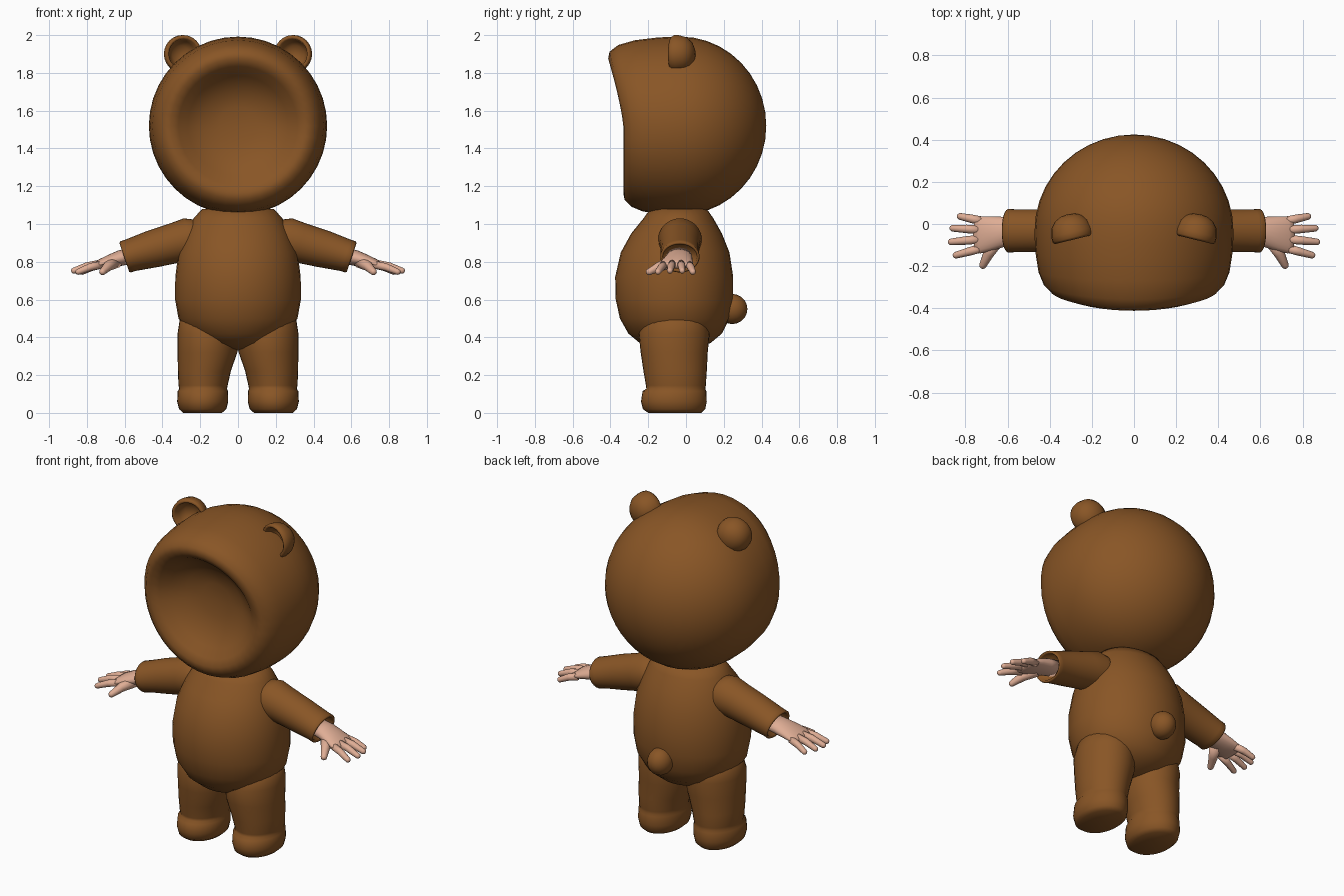
import bpy, bmesh, math
from mathutils import Vector as V


def material(name, col):
    m = bpy.data.materials.new(name)
    m.diffuse_color = (*col, 1)
    return m


BROWN = material("brown fur", (0.25, 0.092, 0.019))
SKIN = material("skin", (0.74, 0.42, 0.30))
X, Y, Z = V((1, 0, 0)), V((0, 1, 0)), V((0, 0, 1))


def ring(c, u, v, n=32):
    """Ellipse of points around c, spanned by half-axes u and v."""
    return [V(c) + u * math.cos(2 * math.pi * i / n) + v * math.sin(2 * math.pi * i / n)
            for i in range(n)]


def loft(name, start, rings, end, mat, side=1):
    """Skin rings together, closing both ends on a pole point."""
    bm = bmesh.new()
    flip = lambda p: bm.verts.new((p[0] * side, p[1], p[2]))
    a, b = flip(start), flip(end)
    loops = [[flip(p) for p in r] for r in rings]
    n = len(loops[0])
    for i in range(n):
        j = (i + 1) % n
        bm.faces.new((a, loops[0][j], loops[0][i]))
        bm.faces.new((b, loops[-1][i], loops[-1][j]))
        for p, q in zip(loops, loops[1:]):
            bm.faces.new((p[i], p[j], q[j], q[i]))
    bmesh.ops.recalc_face_normals(bm, faces=bm.faces[:])
    me = bpy.data.meshes.new(name)
    bm.to_mesh(me)
    bm.free()
    me.materials.append(mat)
    me.polygons.foreach_set("use_smooth", [True] * len(me.polygons))
    ob = bpy.data.objects.new(name, me)
    bpy.context.collection.objects.link(ob)
    return ob


def tube(name, points, radii, mat, side):
    """Round-tipped finger along a path."""
    rings = []
    for i, p in enumerate(points):
        d = (V(points[min(i + 1, len(points) - 1)]) - V(points[max(i - 1, 0)])).normalized()
        u = d.cross(Z).normalized()
        rings.append(ring(p, u * radii[i], u.cross(d) * radii[i], 12))
    tip = V(points[-1])
    d = (tip - V(points[-2])).normalized()
    u = d.cross(Z).normalized()
    r = radii[-1]
    for a in (0.5, 1.0):
        s = r * math.cos(a)
        rings.append(ring(tip + d * r * math.sin(a), u * s, u.cross(d) * s, 12))
    loft(name, points[0], rings, tip + d * r, mat, side)


# Hood: round back, then rim and hollow face; (y, radius, forward tilt of the top)
hood = [(-0.03 + 0.455 * math.cos(a), 0.472 * math.sin(a), 0)
        for a in [math.radians(9 * k) for k in range(1, 11)]]
hood += [(-0.09, 0.471, 0.05), (-0.15, 0.466, 0.15), (-0.23, 0.453, 0.5), (-0.29, 0.428, 0.85),
         (-0.325, 0.392, 1), (-0.332, 0.355, 1), (-0.31, 0.315, 0.9), (-0.27, 0.265, 0.5),
         (-0.23, 0.19, 0.1), (-0.21, 0.1, 0)]
hood_rings = []
for y, r, tilt in hood:
    pts = ring((0, y, 1.52), X * r, Z * r, 40)
    for p in pts:
        p.y -= 0.08 * tilt * max(0, (p.z - 1.52) / r) ** 1.3
    hood_rings.append(pts)
loft("hood", (0, 0.425, 1.52), hood_rings, (0, -0.205, 1.52), BROWN)

# Torso: (z, half width, front y, back y)
torso = [(1.08, 0.19, -0.19, 0.11), (1.03, 0.235, -0.225, 0.145), (0.95, 0.275, -0.29, 0.19),
         (0.85, 0.315, -0.345, 0.23), (0.72, 0.332, -0.375, 0.25), (0.6, 0.333, -0.372, 0.25),
         (0.5, 0.315, -0.35, 0.23), (0.42, 0.26, -0.305, 0.19), (0.37, 0.18, -0.245, 0.13),
         (0.34, 0.09, -0.16, 0.04)]
loft("torso", (0, -0.05, 1.08),
     [ring((0, (f + b) / 2, z), X * w, Y * (b - f) / 2) for z, w, f, b in torso],
     (0, -0.06, 0.33), BROWN)

# Tail
loft("tail", (0, 0.165, 0.55),
     [ring((0, 0.245 - 0.08 * math.cos(a), 0.55), X * 0.073 * math.sin(a), Z * 0.08 * math.sin(a), 20)
      for a in [math.pi * k / 10 for k in range(1, 10)]], (0, 0.325, 0.55), BROWN)

# Leg with padded foot: (z, inner x, outer x, front y, back y)
leg = [(0.55, 0.02, 0.3, -0.2, 0.1), (0.42, 0.0, 0.32, -0.25, 0.125), (0.32, 0.004, 0.32, -0.24, 0.115),
       (0.22, 0.038, 0.318, -0.225, 0.11), (0.145, 0.055, 0.315, -0.212, 0.105),
       (0.127, 0.058, 0.311, -0.21, 0.102), (0.115, 0.053, 0.319, -0.23, 0.108),
       (0.06, 0.052, 0.322, -0.238, 0.11), (0.02, 0.062, 0.312, -0.228, 0.102),
       (0.0, 0.085, 0.29, -0.2, 0.08)]
# Sleeve with open cuff: (x, z, half depth, half height)
sleeve = [(0.12, 0.92, 0.1, 0.1), (0.25, 0.918, 0.115, 0.118), (0.33, 0.9, 0.108, 0.107),
          (0.45, 0.868, 0.102, 0.1), (0.57, 0.834, 0.102, 0.087), (0.595, 0.826, 0.104, 0.087),
          (0.602, 0.823, 0.099, 0.08), (0.595, 0.826, 0.09, 0.07), (0.55, 0.84, 0.085, 0.062)]
# Palm: (x, y, z, half depth, half height)
palm = [(0.55, -0.035, 0.835, 0.065, 0.042), (0.62, -0.038, 0.82, 0.072, 0.042),
        (0.68, -0.046, 0.803, 0.082, 0.034), (0.73, -0.052, 0.788, 0.088, 0.025),
        (0.755, -0.053, 0.78, 0.08, 0.017)]
# Fingers: base and tip (x, y, z)
fingers = {
    "little_finger": ((0.72, 0.014, 0.785), (0.825, 0.036, 0.747)),
    "ring_finger": ((0.73, -0.027, 0.79), (0.86, -0.02, 0.753)),
    "middle_finger": ((0.73, -0.072, 0.79), (0.868, -0.085, 0.753)),
    "index_finger": ((0.72, -0.113, 0.785), (0.845, -0.148, 0.747)),
}
# Ear cup: (y, radius)
ear = [(0.043, 0.035), (0.028, 0.065), (0.0, 0.089), (-0.04, 0.1), (-0.065, 0.1), (-0.076, 0.092),
       (-0.07, 0.08), (-0.035, 0.07), (-0.005, 0.045)]

for label, s in (("left", 1), ("right", -1)):
    loft(label + "_leg", (0.17, -0.05, 0.55),
         [ring(((a + b) / 2, (f + k) / 2, z), X * (b - a) / 2, Y * (k - f) / 2) for z, a, b, f, k in leg],
         (0.19, -0.06, 0.008), BROWN, s)

    up = V((0.32, 0, 0.947))
    loft(label + "_sleeve", (0.12, -0.03, 0.92),
         [ring((x, -0.032, z), Y * d, up * h) for x, z, d, h in sleeve],
         (0.55, -0.032, 0.84), BROWN, s)

    loft(label + "_palm", palm[0][:3], [ring((x, y, z), Y * d, up * h, 20) for x, y, z, d, h in palm],
         (0.765, -0.053, 0.777), SKIN, s)
    for name, (base, tip) in fingers.items():
        mid = V(base).lerp(V(tip), 0.5) + Z * 0.006
        tube(f"{label}_{name}", [base, mid, tip], [0.021, 0.02, 0.016], SKIN, s)
    tube(label + "_thumb", [(0.645, -0.07, 0.8), (0.69, -0.14, 0.775), (0.717, -0.195, 0.747)],
         [0.034, 0.026, 0.018], SKIN, s)

    yaw = math.radians(14)
    eu, ew = V((math.cos(yaw), -math.sin(yaw), 0)), V((math.sin(yaw), math.cos(yaw), 0))
    c = V((0.305, 0, 1.9))
    loft(label + "_ear", c + ew * 0.048, [ring(c + ew * y, eu * r, Z * r, 24) for y, r in ear],
         c + ew * 0.003, BROWN, s)
